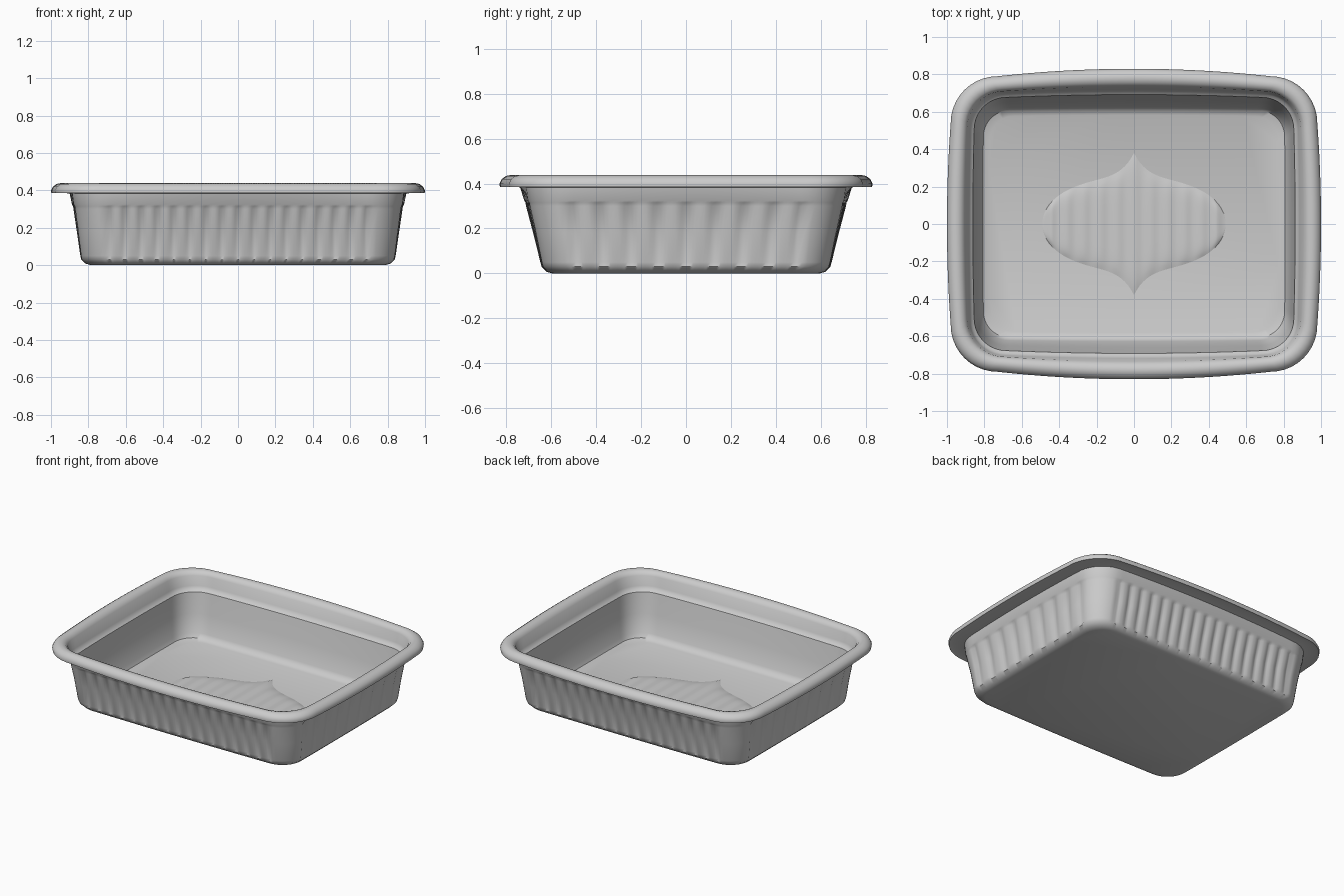
import bpy, bmesh, math

if "Cube" in bpy.data.objects:
    bpy.data.objects.remove(bpy.data.objects["Cube"])

FLOOR_Z = 0.022


def finish(bm, name, angle):
    bmesh.ops.recalc_face_normals(bm, faces=bm.faces)
    mesh = bpy.data.meshes.new(name)
    bm.to_mesh(mesh)
    bm.free()
    obj = bpy.data.objects.new(name, mesh)
    bpy.context.collection.objects.link(obj)
    bpy.context.view_layer.objects.active = obj
    obj.select_set(True)
    bpy.ops.object.shade_smooth_by_angle(angle=math.radians(angle))
    obj.select_set(False)
    return obj


def ring(hx, hy, r, z, bulge, rib):
    """Rounded rectangle with bowed sides; rib presses flutes into the straights."""
    ax, ay = hx - bulge * 0.5 - r, hy - bulge - r
    # each straight: start point, end point, normal angle, samples, rib count
    sides = [((ax + r, -ay), (ax + r, ay), 0, 64, 8),
             ((ax, ay + r), (-ax, ay + r), 90, 112, 16),
             ((-ax - r, ay), (-ax - r, -ay), 180, 64, 8),
             ((-ax, -ay - r), (ax, -ay - r), 270, 112, 16)]
    corners = [(ax, ay), (-ax, ay), (-ax, -ay), (ax, -ay)]
    pts = []
    for (p, q, deg, n, ribs), (cx, cy) in zip(sides, corners):
        a = math.radians(deg)
        depth = bulge * (0.5 if deg in (0, 180) else 1.0)
        for i in range(n + 1):
            t = i / n
            out = depth * (1 - (2 * t - 1) ** 2)
            out -= rib * abs(math.cos(math.pi * ribs * t)) ** 4
            pts.append((p[0] + (q[0] - p[0]) * t + math.cos(a) * out,
                        p[1] + (q[1] - p[1]) * t + math.sin(a) * out, z))
        for i in range(1, 10):
            b = a + math.pi / 2 * i / 10
            pts.append((cx + r * math.cos(b), cy + r * math.sin(b), z))
    return pts


# Tray section from the underside, over the rim, down to the inside floor
# half x, half y, corner radius, z, side bulge, rib depth
section = [
    (0.785, 0.595, 0.13, 0.000, 0.005, 0),
    (0.815, 0.622, 0.14, 0.008, 0.005, 0),
    (0.838, 0.642, 0.15, 0.030, 0.005, 0),
    (0.843, 0.648, 0.15, 0.050, 0.005, 0.010),
    (0.862, 0.680, 0.17, 0.180, 0.010, 0.012),
    (0.880, 0.712, 0.18, 0.300, 0.015, 0.012),
    (0.882, 0.714, 0.18, 0.315, 0.015, 0),
    (0.888, 0.720, 0.19, 0.325, 0.015, 0),
    (0.900, 0.738, 0.20, 0.383, 0.025, 0),
    (0.970, 0.800, 0.23, 0.390, 0.040, 0),
    (0.998, 0.828, 0.25, 0.385, 0.040, 0),
    (1.000, 0.830, 0.25, 0.400, 0.040, 0),
    (0.990, 0.820, 0.24, 0.420, 0.040, 0),
    (0.970, 0.800, 0.23, 0.434, 0.038, 0),
    (0.950, 0.780, 0.22, 0.438, 0.035, 0),
    (0.925, 0.755, 0.21, 0.432, 0.030, 0),
    (0.905, 0.735, 0.20, 0.410, 0.025, 0),
    (0.885, 0.718, 0.19, 0.345, 0.015, 0),
    (0.875, 0.706, 0.18, 0.325, 0.015, 0),
    (0.862, 0.692, 0.17, 0.315, 0.015, 0),
    (0.845, 0.660, 0.16, 0.180, 0.010, 0),
    (0.822, 0.627, 0.15, 0.060, 0.005, 0),
    (0.808, 0.612, 0.14, 0.034, 0.005, 0),
    (0.775, 0.582, 0.13, FLOOR_Z, 0.005, 0),
]
bm = bmesh.new()
rings = [[bm.verts.new(p) for p in ring(*s)] for s in section]
for lo, hi in zip(rings, rings[1:]):
    n = len(lo)
    for i in range(n):
        j = (i + 1) % n
        bm.faces.new((lo[i], lo[j], hi[j], hi[i]))
bm.faces.new(rings[0][::-1])
bm.faces.new(rings[-1])
finish(bm, "tray", 40)


# Raised, ribbed ogee panel pressed into the floor
def panel_half_height(x):
    u = min(abs(x) / 0.49, 1.0)
    dome = 0.24 * math.sqrt(max(0.0, 1 - u ** 2.6))
    return dome + 0.14 * math.exp(-u * 6.0) * (1 - u)


bm = bmesh.new()
nx, ny = 96, 24
cols = []
for i in range(nx + 1):
    x = -0.49 * math.cos(math.pi * i / nx)
    edge = min(1.0, (0.49 - abs(x)) / 0.05)
    h = panel_half_height(x)
    col = []
    for j in range(ny + 1):
        t = 2 * j / ny - 1
        lift = (1 - abs(t) ** 6) * edge
        z = FLOOR_Z + 0.001 + lift * (0.011 + 0.003 * math.cos(2 * math.pi * x / 0.09))
        col.append(bm.verts.new((x, t * h, z)))
    cols.append(col)
for a, b in zip(cols, cols[1:]):
    for j in range(ny):
        bm.faces.new((a[j], b[j], b[j + 1], a[j + 1]))
bmesh.ops.remove_doubles(bm, verts=bm.verts, dist=0.0001)
finish(bm, "floor_panel", 50)
